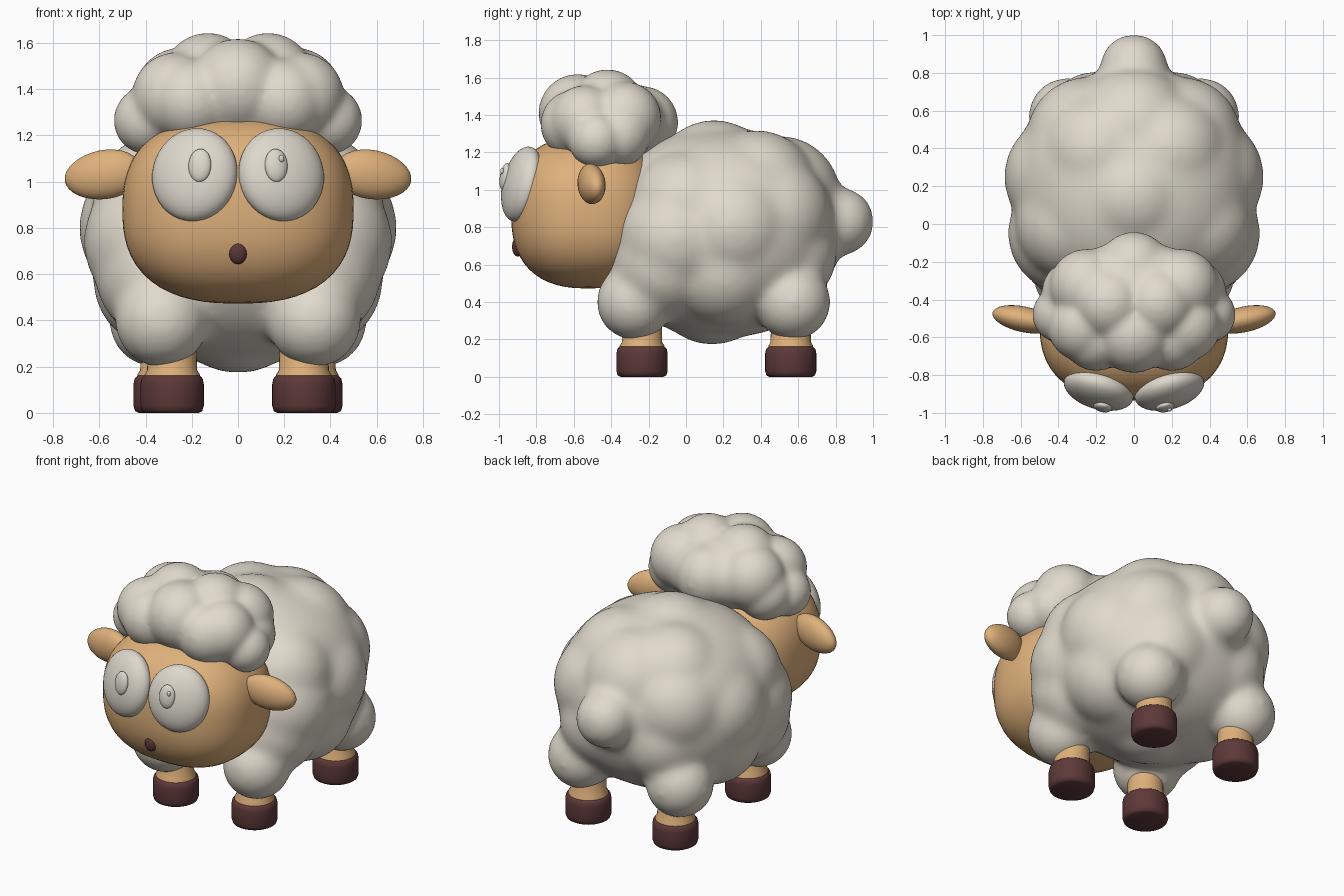
import bpy, bmesh, math
from mathutils import Vector, Euler

if "Cube" in bpy.data.objects:
    bpy.data.objects.remove(bpy.data.objects["Cube"])


def material(name, rgb):
    m = bpy.data.materials.new(name)
    m.diffuse_color = (*rgb, 1)
    m.use_nodes = True
    m.node_tree.nodes["Principled BSDF"].inputs["Base Color"].default_value = m.diffuse_color
    return m


WOOL = material("wool", (0.75, 0.70, 0.61))
SKIN = material("skin", (0.74, 0.44, 0.20))
DARK = material("hoof_brown", (0.11, 0.04, 0.04))
EYE = material("eye_white", (0.73, 0.69, 0.61))


def finish(bm, name, mat):
    for f in bm.faces:
        f.smooth = True
    me = bpy.data.meshes.new(name)
    bm.to_mesh(me)
    bm.free()
    me.materials.append(mat)
    ob = bpy.data.objects.new(name, me)
    bpy.context.collection.objects.link(ob)
    return ob


def add_ball(bm, centre, radii, rot=(0, 0, 0), power=2, seg=32, taper=0):
    """Ellipsoid; a power above 2 makes it boxier, taper thins its +x end."""
    verts = bmesh.ops.create_uvsphere(bm, u_segments=seg, v_segments=seg // 2, radius=1)["verts"]
    turn = Euler([math.radians(a) for a in rot]).to_matrix()
    for v in verts:
        k = sum(abs(c) ** power for c in v.co) ** (-1 / power)
        p = Vector([c * k * r for c, r in zip(v.co, radii)])
        p.z *= 1 - taper * v.co.x
        v.co = turn @ p + Vector(centre)


def ball(name, mat, *args, **kw):
    bm = bmesh.new()
    add_ball(bm, *args, **kw)
    return finish(bm, name, mat)


def fleece(name, core, puffs, voxel, iterations):
    """Core plus mirrored round puffs, fused into one soft skin."""
    bm = bmesh.new()
    add_ball(bm, *core[:2], power=core[2], seg=64)
    for x, y, z, r in puffs:
        for s in ((1, -1) if x else (1,)):
            add_ball(bm, (s * x, y, z), (r, r, r))
    ob = finish(bm, name, WOOL)
    rm = ob.modifiers.new("fuse", "REMESH")
    rm.mode = "VOXEL"
    rm.voxel_size = voxel
    rm.use_smooth_shade = True
    sm = ob.modifiers.new("soften", "SMOOTH")
    sm.factor = 0.5
    sm.iterations = iterations
    return ob


def lathe(name, mat, profile, x, y):
    bm = bmesh.new()
    vs = [bm.verts.new((r, 0, z)) for r, z in profile]
    es = [bm.edges.new(p) for p in zip(vs, vs[1:])]
    bmesh.ops.spin(bm, geom=vs + es, cent=(0, 0, 0), axis=(0, 0, 1),
                   angle=math.tau, steps=40, use_duplicate=False)
    bmesh.ops.remove_doubles(bm, verts=bm.verts, dist=1e-4)
    bmesh.ops.recalc_face_normals(bm, faces=bm.faces)
    bmesh.ops.translate(bm, verts=bm.verts, vec=(x, y, 0))
    return finish(bm, name, mat)


# Woolly body with upper-leg puffs and tail
fleece("body_wool", ((0, 0.19, 0.77), (0.645, 0.63, 0.56), 2.2), [
    (0.33, 0.00, 0.91, 0.30), (0.35, -0.05, 0.74, 0.32),
    (0.33, -0.11, 0.60, 0.29), (0.36, 0.25, 0.80, 0.33),
    (0.32, 0.20, 0.58, 0.31),
    (0.25, 0.46, 0.86, 0.32), (0.20, 0.52, 0.66, 0.29),
    (0.00, 0.14, 0.50, 0.33), (0.20, 0.02, 0.97, 0.29),
    (0.18, 0.38, 1.00, 0.32), (0.00, 0.15, 1.05, 0.325),
    (0.00, 0.50, 0.96, 0.33), (0.00, 0.60, 0.80, 0.28),
    (0.00, 0.72, 0.84, 0.21), (0.00, 0.825, 0.83, 0.183),
    (0.33, -0.275, 0.40, 0.206), (0.355, 0.57, 0.40, 0.206),
], 0.018, 40)

# Curly woollen cap
fleece("head_wool", ((0, -0.42, 1.36), (0.42, 0.33, 0.23), 2.1), [
    (0.00, -0.235, 1.36, 0.195), (0.25, -0.33, 1.38, 0.20),
    (0.39, -0.48, 1.265, 0.15), (0.27, -0.54, 1.37, 0.19),
    (0.13, -0.42, 1.445, 0.20), (0.00, -0.58, 1.41, 0.21),
    (0.20, -0.595, 1.35, 0.185), (0.32, -0.36, 1.29, 0.17),
], 0.014, 24)

# Head and mouth
ball("head", SKIN, (0, -0.525, 0.88), (0.50, 0.41, 0.407), power=2.5, seg=64)
ball("mouth", DARK, (0, -0.90, 0.695), (0.04, 0.03, 0.052))

# Ears, eyes and pupils on both sides
for side, s in (("right", 1), ("left", -1)):
    ball(side + "_ear", SKIN, (s * 0.583, -0.505, 1.03), (0.172, 0.068, 0.106),
         (0, s * 9, s * 12), taper=s * 0.06)
    ball(side + "_eye", EYE, (s * 0.187, -0.877, 1.03), (0.19, 0.095, 0.205),
         (-13, 0, s * 16), seg=40)
    ball(side + "_pupil", EYE, (s * 0.165, -0.968, 1.07), (0.05, 0.026, 0.073),
         (-10, 0, s * 12))
ball("eye_glint", EYE, (0.188, -0.983, 1.10), (0.012, 0.01, 0.016), seg=16)

# Legs and hooves
HOOF = [(0, 0), (0.115, 0), (0.130, 0.008), (0.137, 0.03), (0.137, 0.125),
        (0.132, 0.148), (0.117, 0.164), (0, 0.164)]
LEG = [(0, 0.12), (0.12, 0.12), (0.12, 0.165), (0.108, 0.185), (0.105, 0.30), (0, 0.30)]
for end, x, y in (("front", 0.285, -0.235), ("back", 0.315, 0.56)):
    for side, s in (("right", 1), ("left", -1)):
        for part, mat, prof in (("leg", SKIN, LEG), ("hoof", DARK, HOOF)):
            ob = lathe(f"{end}_{side}_{part}", mat, prof, s * x, y)
            bpy.ops.object.select_all(action="DESELECT")
            ob.select_set(True)
            bpy.context.view_layer.objects.active = ob
            bpy.ops.object.shade_smooth_by_angle(angle=math.radians(50))
